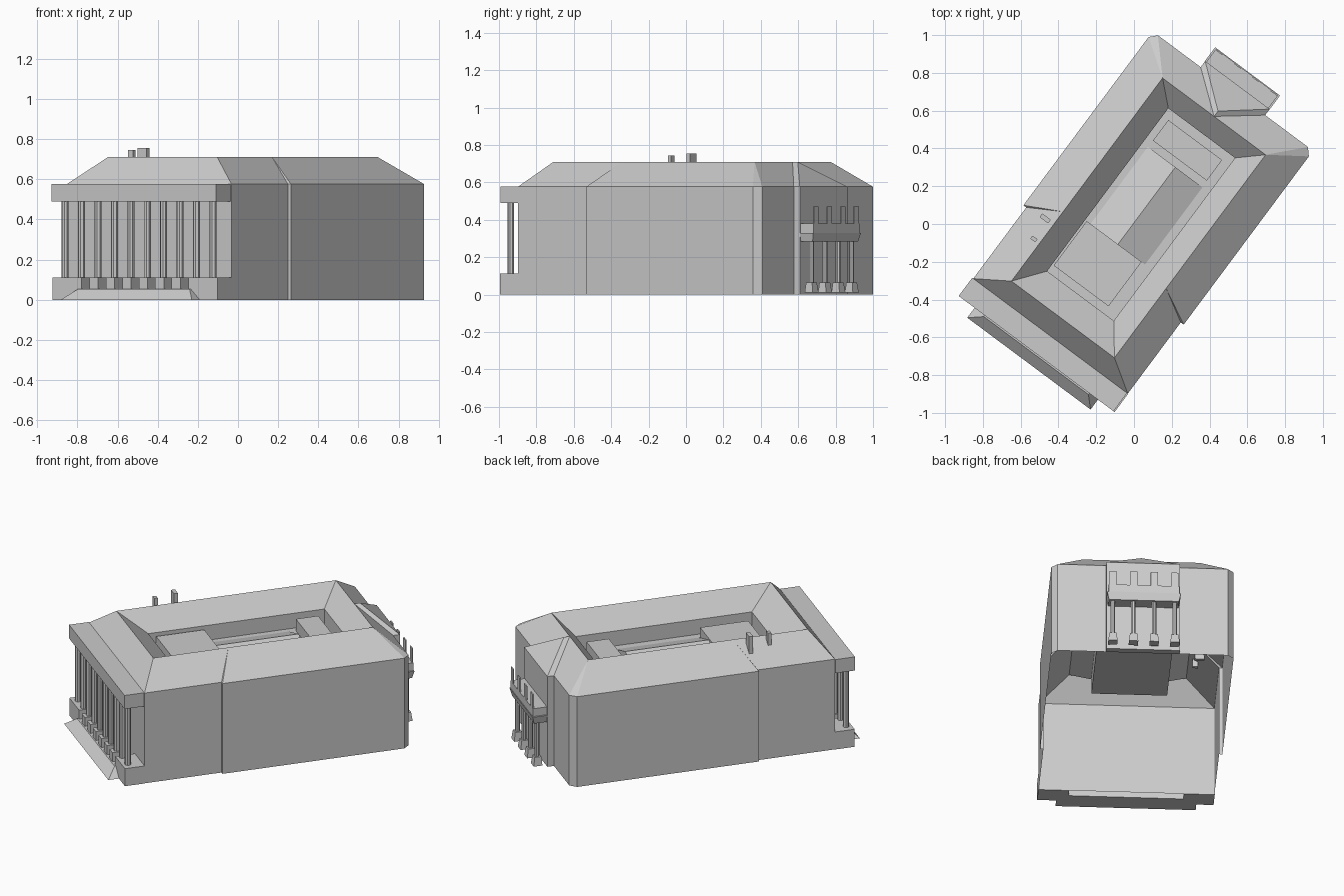
import bpy, bmesh, math

if "Cube" in bpy.data.objects:
    bpy.data.objects.remove(bpy.data.objects["Cube"])

TURN = math.atan2(-0.597, 0.802)   # the whole building is turned on the plot
EAVE, RIDGE = 0.577, 0.71


def finish(name, bm):
    bmesh.ops.remove_doubles(bm, verts=bm.verts, dist=1e-4)
    bmesh.ops.recalc_face_normals(bm, faces=bm.faces)
    me = bpy.data.meshes.new(name)
    bm.to_mesh(me)
    bm.free()
    ob = bpy.data.objects.new(name, me)
    ob.rotation_euler.z = TURN
    bpy.context.collection.objects.link(ob)
    return ob


def loft(name, rings, bottom=True, top=True):
    """Skin a stack of (outline, z) rings with equal point counts."""
    bm = bmesh.new()
    loops = [[bm.verts.new((x, y, z)) for x, y in pts] for pts, z in rings]
    for lo, hi in zip(loops, loops[1:]):
        for i in range(len(lo)):
            j = (i + 1) % len(lo)
            bm.faces.new((lo[i], lo[j], hi[j], hi[i]))
    if bottom:
        bm.faces.new(loops[0][::-1])
    if top:
        bm.faces.new(loops[-1])
    return finish(name, bm)


def rect(x0, x1, y0, y1):
    return [(x0, y0), (x1, y0), (x1, y1), (x0, y1)]


def box(name, x0, x1, y0, y1, z0, z1):
    return loft(name, [(rect(x0, x1, y0, y1), z0), (rect(x0, x1, y0, y1), z1)])


def column(name, x, y, r, z0, z1, sides=8):
    ring = [(x + r * math.cos(math.tau * (i + .5) / sides),
             y + r * math.sin(math.tau * (i + .5) / sides)) for i in range(sides)]
    return loft(name, [(ring, z0), (ring, z1)])


def mirrored(half):
    return half + [(-x, y) for x, y in reversed(half)]


# Main shell: walls, mansard roof, inward slopes and sunken court, open below
wall = mirrored([(.51, -.74), (.51, -.27), (.529, -.27), (.529, .84), (.495, .877)])
ridge = mirrored([(.34, -.63), (.34, -.172), (.34, -.172), (.34, .71), (.34, .71)])
rim = mirrored([(.22, -.475), (.22, -.172), (.22, -.172), (.22, .6), (.22, .6)])
loft("main_building", [(wall, 0), (wall, EAVE), (ridge, RIDGE), (rim, .595), (rim, .5)],
     bottom=False)

# Rooftop blocks and gabled skylight in the court
box("court_block_front", -.21, .152, -.43, -.137, .5, .575)
box("court_block_back", -.183, .172, .414, .55, .5, .575)
loft("skylight", [(rect(-.185, .175, -.137, .372), .5), (rect(-.004, -.004, -.137, .372), .565)])

# Chimneys on the left slope
box("chimney_large", -.423, -.367, -.269, -.245, .62, .755)
box("chimney_small", -.394, -.362, -.39, -.37, .64, .745)

# Front portico: entablature, end plinths, columns and pedestals
box("portico_entablature", -.517, .505, -.86, -.74, .49, EAVE)
for s, side in ((-1, "left"), (1, "right")):
    box("portico_plinth_" + side, *sorted((s * .333, s * .512)), -.86, -.74, 0, .112)
for i in range(10):
    x = -.459 + i * .102
    column(f"portico_column_{i}", x, -.825, .018, .112, .49)
    if 2 <= i <= 7:
        box(f"column_pedestal_{i}", x - .027, x + .027, -.86, -.79, .05, .112)

# Front steps as a sloped apron with a landing
loft("front_steps", [(rect(-.412, .402, -.925, -.80), 0), (rect(-.345, .345, -.868, -.80), .055)])
box("portico_landing", -.333, .333, -.80, -.742, .04, .055)

# Rear bay with a tent roof running up to the ridge
box("rear_bay", -.213, .213, .876, .917, 0, EAVE)
loft("rear_bay_roof", [(rect(-.213, .213, .876, .917), EAVE), (rect(0, 0, .708, .745), RIDGE)])

# Rear porch: flared slab, parapet with uprights, columns on pedestals
loft("balcony_slab", [(rect(-.203, .203, .915, .995), .283), (rect(-.214, .214, .915, 1.007), .33)])
box("balcony_parapet", -.205, .205, .915, 1.003, .33, .38)
for i in range(4):
    x = -.18 + i * .12
    box(f"parapet_upright_{i}", x - .021, x + .021, .996, 1.003, .38, .47)
    column(f"porch_column_{i}", x, .97, .014, .06, .285)
    loft(f"porch_pedestal_{i}", [(rect(x - .027, x + .027, .945, .998), 0.01),
                                 (rect(x - .021, x + .021, .95, .99), .065)])
